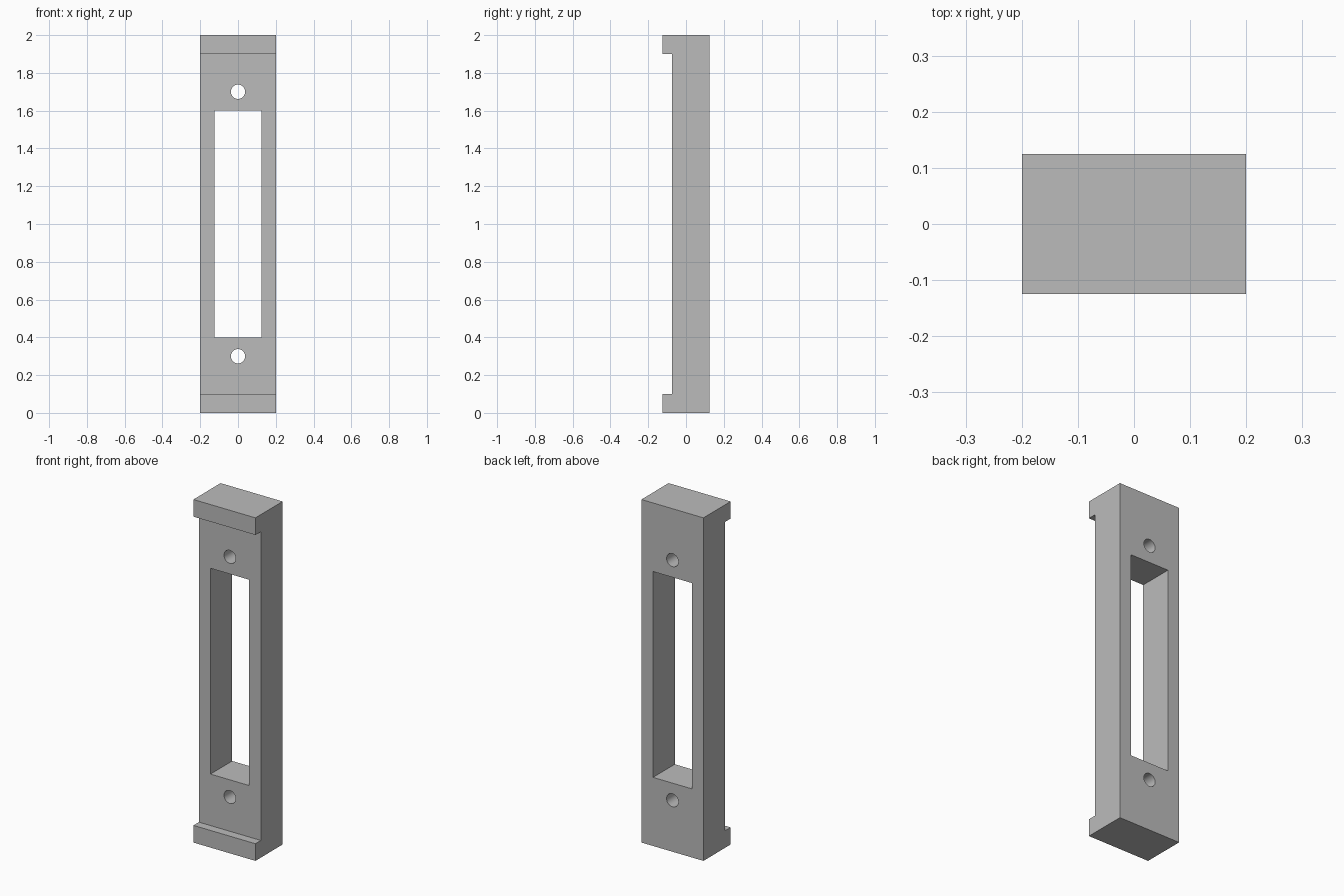
import bpy, bmesh, math
from mathutils import Matrix

if "Cube" in bpy.data.objects:
    bpy.data.objects.remove(bpy.data.objects["Cube"], do_unlink=True)

WIDTH = 0.4
FRONT, PLATE, BACK = -0.125, -0.075, 0.125
HEIGHT, LIP = 2.0, 0.1

grey = bpy.data.materials.new("plain grey")
grey.use_nodes = True
colour = (0.5, 0.5, 0.5, 1)
grey.diffuse_color = colour
grey.node_tree.nodes["Principled BSDF"].inputs["Base Color"].default_value = colour


def make_object(name, bm):
    bmesh.ops.recalc_face_normals(bm, faces=bm.faces)
    mesh = bpy.data.meshes.new(name)
    bm.to_mesh(mesh)
    bm.free()
    mesh.materials.append(grey)
    obj = bpy.data.objects.new(name, mesh)
    bpy.context.collection.objects.link(obj)
    return obj


# Bracket body: C-shaped side profile extruded across the width
profile = [(FRONT, 0), (BACK, 0), (BACK, HEIGHT), (FRONT, HEIGHT),
           (FRONT, HEIGHT - LIP), (PLATE, HEIGHT - LIP), (PLATE, LIP), (FRONT, LIP)]
bm = bmesh.new()
face = bm.faces.new([bm.verts.new((-WIDTH / 2, y, z)) for y, z in profile])
side = bmesh.ops.extrude_face_region(bm, geom=[face])
moved = [v for v in side["geom"] if isinstance(v, bmesh.types.BMVert)]
bmesh.ops.translate(bm, verts=moved, vec=(WIDTH, 0, 0))
body = make_object("bracket_body", bm)

# Rectangular window cutter
bm = bmesh.new()
bmesh.ops.create_cube(bm, size=1, matrix=Matrix.Translation((0, 0, HEIGHT / 2))
                      @ Matrix.Diagonal((0.25, 1, 1.2, 1)))
cutters = [make_object("window_cutter", bm)]

# Round screw hole cutters, above and below the window
for name, z in (("lower", 0.3), ("upper", 1.7)):
    bm = bmesh.new()
    bmesh.ops.create_cone(bm, cap_ends=True, segments=32, radius1=0.038, radius2=0.038, depth=1,
                          matrix=Matrix.Translation((0, 0, z)) @ Matrix.Rotation(math.pi / 2, 4, "X"))
    cutters.append(make_object(name + "_hole_cutter", bm))

# Cut the openings
bpy.ops.object.select_all(action="DESELECT")
bpy.context.view_layer.objects.active = body
body.select_set(True)
for cutter in cutters:
    cutter.hide_render = True
    mod = body.modifiers.new(cutter.name, "BOOLEAN")
    mod.operation = "DIFFERENCE"
    mod.solver = "EXACT"
    mod.object = cutter
    bpy.ops.object.modifier_apply(modifier=mod.name)
    bpy.data.objects.remove(cutter, do_unlink=True)

# Smooth hole walls, sharp edges elsewhere
bpy.ops.object.shade_smooth_by_angle(angle=math.radians(30))
